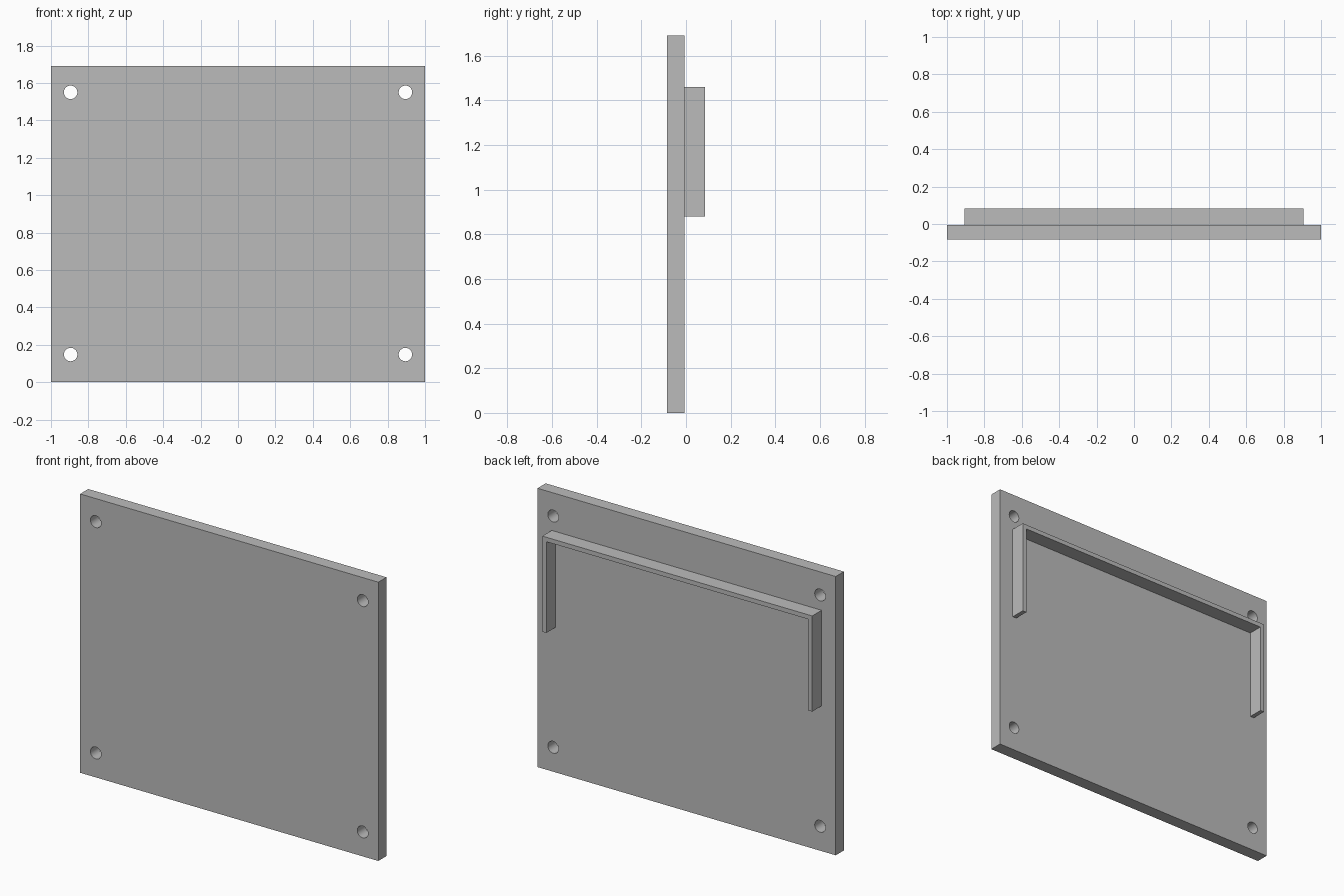
import bpy
import bmesh
import math

cube = bpy.data.objects.get("Cube")
if cube:
    bpy.data.objects.remove(cube, do_unlink=True)

grey = bpy.data.materials.new("plain grey")
grey.use_nodes = True
colour = (0.5, 0.5, 0.5, 1)
grey.diffuse_color = colour
grey.node_tree.nodes["Principled BSDF"].inputs["Base Color"].default_value = colour

BACK, SEAM, FRONT = 0.084, -0.006, -0.084
HEIGHT = 1.69


def prism(name, outline, y0, y1):
    """Extrude an x-z outline from y0 back to y1."""
    bm = bmesh.new()
    face = bm.faces.new([bm.verts.new((x, y0, z)) for x, z in outline])
    new = bmesh.ops.extrude_face_region(bm, geom=[face])["geom"]
    bmesh.ops.translate(bm, vec=(0, y1 - y0, 0),
                        verts=[v for v in new if isinstance(v, bmesh.types.BMVert)])
    bmesh.ops.recalc_face_normals(bm, faces=bm.faces)
    mesh = bpy.data.meshes.new(name)
    bm.to_mesh(mesh)
    bm.free()
    mesh.materials.append(grey)
    obj = bpy.data.objects.new(name, mesh)
    bpy.context.collection.objects.link(obj)
    return obj


# Flat panel
panel = prism("panel", [(-1, 0), (1, 0), (1, HEIGHT), (-1, HEIGHT)], FRONT, SEAM)

# Four corner screw holes
holes = []
for x in (-0.895, 0.895):
    for z in (0.148, 1.55):
        bpy.ops.mesh.primitive_cylinder_add(
            vertices=48, radius=0.036, depth=0.4,
            location=(x, FRONT, z), rotation=(math.pi / 2, 0, 0))
        hole = bpy.context.object
        hole.name = "screw_hole_cutter"
        hole.data.materials.append(grey)
        hole.hide_render = True
        cut = panel.modifiers.new("screw hole", 'BOOLEAN')
        cut.operation = 'DIFFERENCE'
        cut.solver = 'EXACT'
        cut.object = hole
        holes.append(hole)

# Apply the cuts and discard the cutters
bpy.ops.object.select_all(action='DESELECT')
panel.select_set(True)
bpy.context.view_layer.objects.active = panel
for cut in list(panel.modifiers):
    bpy.ops.object.modifier_apply(modifier=cut.name)
for hole in holes:
    bpy.data.objects.remove(hole, do_unlink=True)
bpy.ops.object.shade_smooth_by_angle(angle=math.radians(30))

# Thin U-shaped rib on the back, open at the bottom
OUT, LOW, TOP, WALL = 0.905, 0.88, 1.46, 0.027
half = [(OUT, TOP), (OUT, LOW), (OUT - WALL, LOW), (OUT - WALL, TOP - WALL)]
prism("back_rib", half + [(-x, z) for x, z in reversed(half)], SEAM, BACK)
